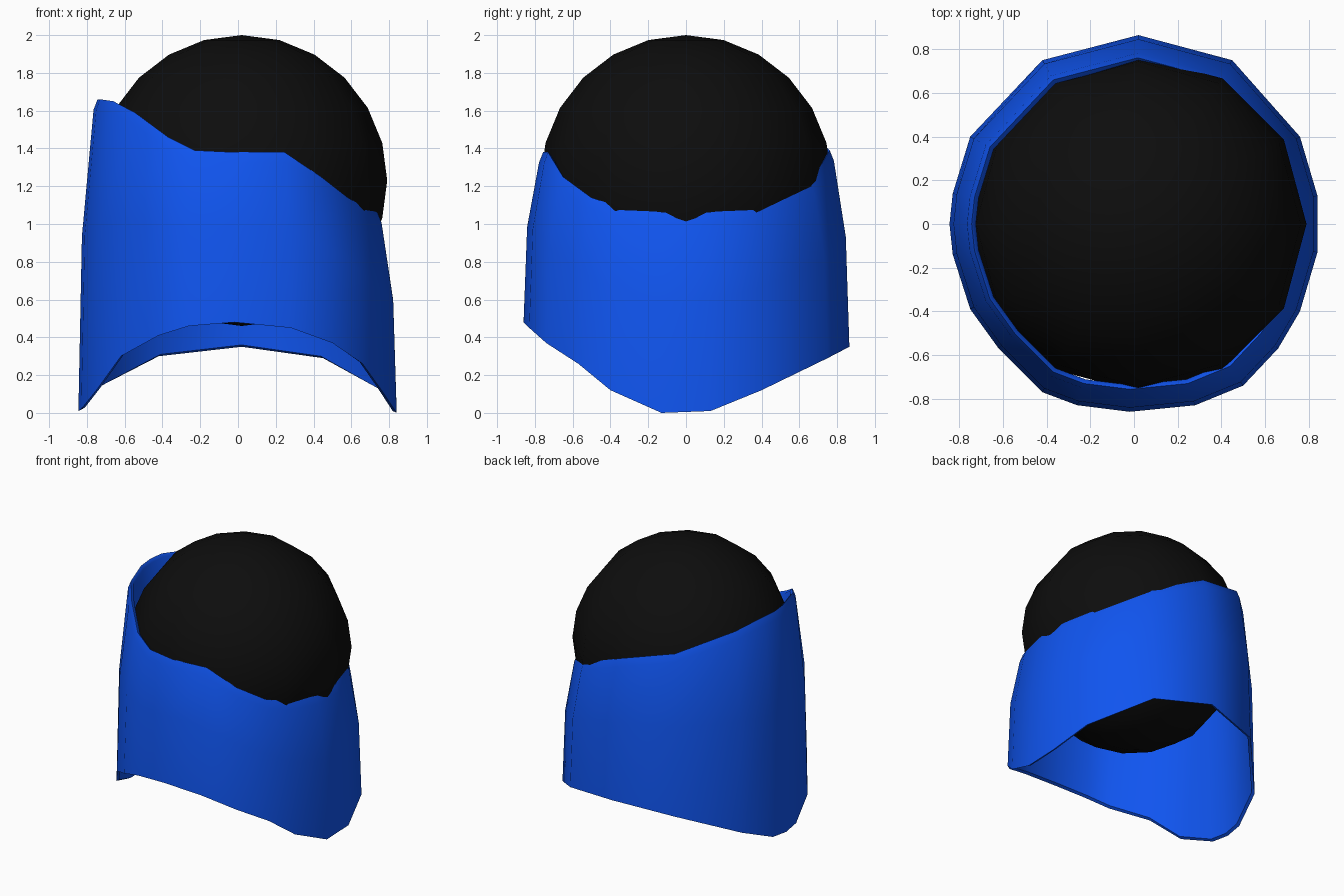
import bpy, bmesh
from mathutils import Matrix

if "Cube" in bpy.data.objects:
    bpy.data.objects.remove(bpy.data.objects["Cube"])


def add_part(name, bm, color, angle):
    bmesh.ops.recalc_face_normals(bm, faces=bm.faces)
    mesh = bpy.data.meshes.new(name)
    bm.to_mesh(mesh)
    bm.free()
    obj = bpy.data.objects.new(name, mesh)
    bpy.context.collection.objects.link(obj)
    mat = bpy.data.materials.new(name + "_color")
    mat.diffuse_color = (*color, 1)
    mat.use_nodes = True
    mat.node_tree.nodes["Principled BSDF"].inputs["Base Color"].default_value = mat.diffuse_color
    mesh.materials.append(mat)
    bpy.ops.object.select_all(action='DESELECT')
    obj.select_set(True)
    bpy.context.view_layer.objects.active = obj
    bpy.ops.object.shade_smooth_by_angle(angle=angle)
    return obj


# Head: smooth low-poly ball
bm = bmesh.new()
bmesh.ops.create_uvsphere(bm, u_segments=12, v_segments=12, radius=0.77,
                          matrix=Matrix.Translation((0.02, 0, 1.23)))
add_part("head_ball", bm, (0.004, 0.004, 0.004), 1.2)

# Wrap: hem outline as x, y, bottom height, top height
hem = [
    (0.84, 0.13, 0.01, 1.06), (0.76, 0.40, 0.12, 1.09),
    (0.45, 0.75, 0.29, 1.22), (0.02, 0.865, 0.35, 1.39),
    (-0.42, 0.75, 0.30, 1.49), (-0.75, 0.40, 0.13, 1.62),
    (-0.83, 0.14, 0.02, 1.66), (-0.845, 0.0, 0.01, 1.66),
    (-0.83, -0.14, 0.02, 1.66), (-0.75, -0.39, 0.12, 1.65),
    (-0.62, -0.57, 0.30, 1.59), (-0.42, -0.77, 0.41, 1.46),
    (-0.26, -0.83, 0.46, 1.39), (-0.02, -0.86, 0.48, 1.38),
    (0.28, -0.83, 0.45, 1.38), (0.50, -0.74, 0.37, 1.25),
    (0.66, -0.57, 0.26, 1.14), (0.76, -0.40, 0.12, 1.09),
    (0.84, -0.13, 0.0, 1.06),
]

# Wall section: horizontal scale, fraction of height, height offset
section = [
    (1.0, 0.0, 0.0), (0.978, 0.56, 0.0), (0.905, 1.0, -0.055),
    (0.88, 1.0, 0.0), (0.857, 1.0, -0.02),
    (0.945, 0.56, 0.0), (0.975, 0.0, 0.01),
]
bm = bmesh.new()
rings = [[bm.verts.new((x * s, y * s, zb + (zt - zb) * f + dz))
          for x, y, zb, zt in hem] for s, f, dz in section]
n = len(hem)
for k, ring in enumerate(rings):
    nxt = rings[(k + 1) % len(rings)]
    for i in range(n):
        j = (i + 1) % n
        bm.faces.new((ring[i], ring[j], nxt[j], nxt[i]))
add_part("neck_wrap", bm, (0.005, 0.09, 0.87), 1.0)
